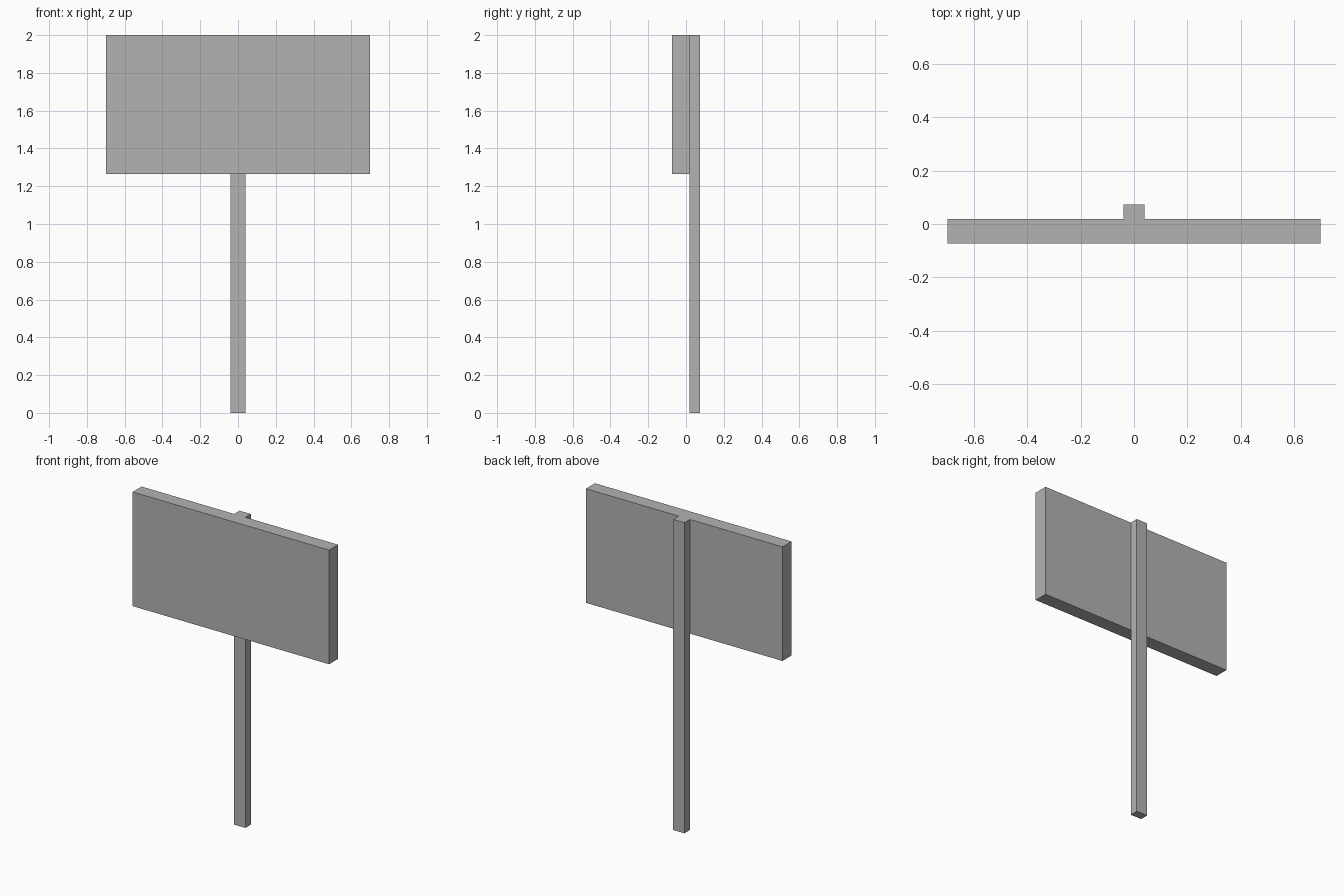
import bpy
from mathutils import Vector

default = bpy.data.objects.get("Cube")
if default:
    bpy.data.objects.remove(default, do_unlink=True)

# Plain grey for the whole sign
grey = bpy.data.materials.new("plain_grey")
grey.use_nodes = True
colour = (0.45, 0.45, 0.45, 1)
grey.diffuse_color = colour
grey.node_tree.nodes["Principled BSDF"].inputs["Base Color"].default_value = colour


def box(name, low, high):
    """Flat-shaded box between two opposite corners."""
    low, high = Vector(low), Vector(high)
    bpy.ops.mesh.primitive_cube_add(size=1, location=(low + high) / 2)
    part = bpy.context.object
    part.name = part.data.name = name
    part.scale = high - low
    bpy.ops.object.transform_apply(location=False, rotation=False, scale=True)
    part.data.materials.append(grey)
    return part


# Wide board in front, its back resting on the full-height post
joint_y = 0.018
box("sign_board", (-0.7, -0.073, 1.265), (0.7, joint_y, 2))
box("post", (-0.04, joint_y, 0), (0.04, 0.073, 2))
